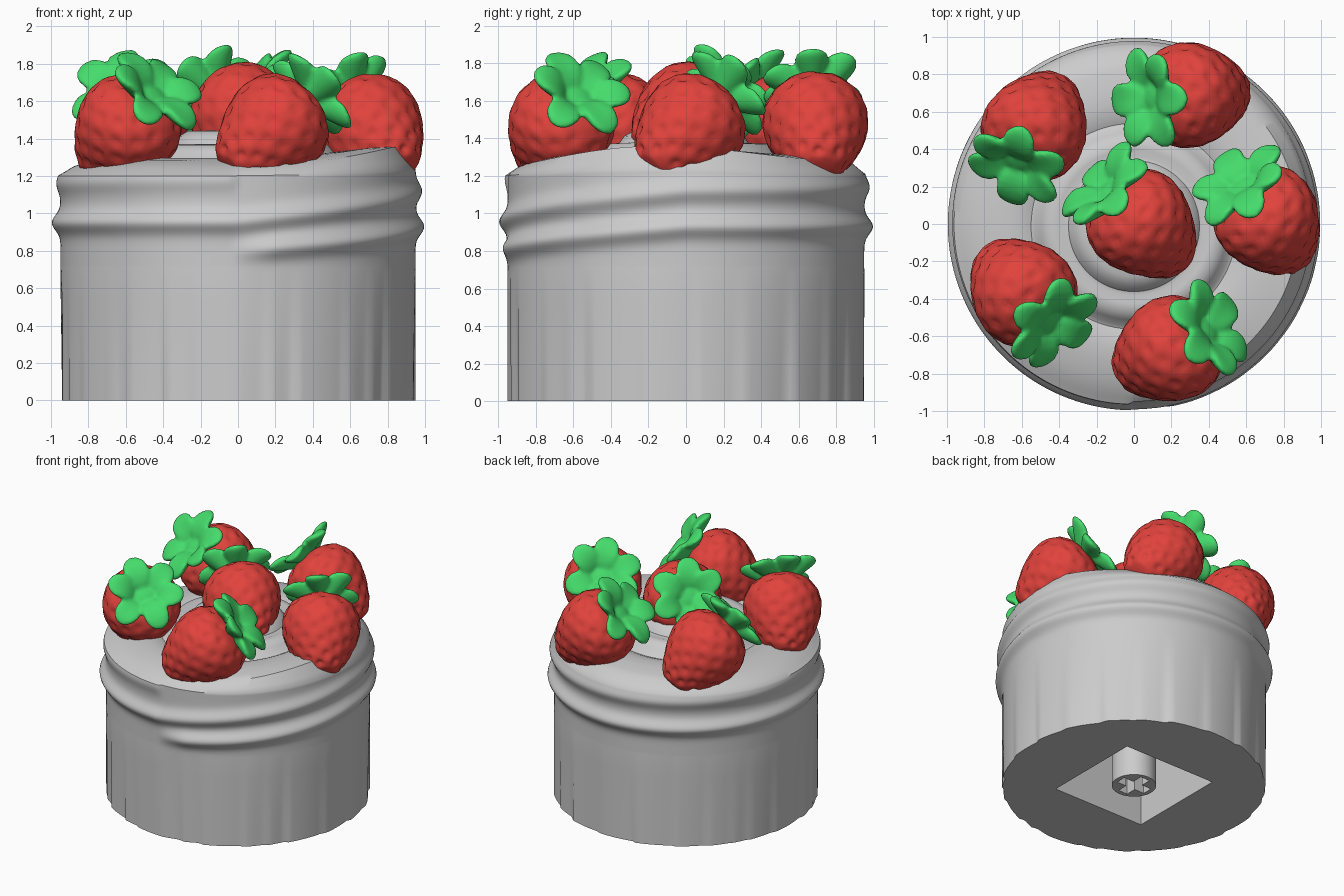
import bpy, bmesh, math, random
from math import pi, sin, cos, exp
from mathutils import Vector, Matrix

if "Cube" in bpy.data.objects:
    bpy.data.objects.remove(bpy.data.objects["Cube"])

random.seed(4)


def material(name, color):
    m = bpy.data.materials.new(name)
    m.diffuse_color = (*color, 1)
    m.use_nodes = True
    m.node_tree.nodes["Principled BSDF"].inputs["Base Color"].default_value = m.diffuse_color
    return m


def make_object(name, bm, mat=None):
    bmesh.ops.recalc_face_normals(bm, faces=bm.faces)
    me = bpy.data.meshes.new(name)
    bm.to_mesh(me)
    bm.free()
    if mat:
        me.materials.append(mat)
    ob = bpy.data.objects.new(name, me)
    bpy.context.collection.objects.link(ob)
    return ob


def activate(ob):
    bpy.ops.object.select_all(action='DESELECT')
    ob.select_set(True)
    bpy.context.view_layer.objects.active = ob


def smooth(ob, angle=40):
    activate(ob)
    bpy.ops.object.shade_smooth_by_angle(angle=math.radians(angle))


def cut(ob, cutter):
    m = ob.modifiers.new("cut", 'BOOLEAN')
    m.operation, m.object, m.solver = 'DIFFERENCE', cutter, 'EXACT'
    activate(ob)
    bpy.ops.object.modifier_apply(modifier=m.name)
    bpy.data.objects.remove(cutter)


def box(name, size, center):
    bm = bmesh.new()
    bmesh.ops.create_cube(bm, matrix=Matrix.Translation(center) @ Matrix.Diagonal((*size, 1)))
    ob = make_object(name, bm)
    ob.hide_render = True
    return ob


def skin(rings, bottom, top):
    """Closed surface through rings of points, with end points or flat ends (None)."""
    bm = bmesh.new()
    rows = [[bm.verts.new(p) for p in ring] for ring in rings]
    n = len(rows[0])
    for a, b in zip(rows, rows[1:]):
        for i in range(n):
            j = (i + 1) % n
            bm.faces.new((a[i], a[j], b[j], b[i]))
    for row, tip in ((rows[0], bottom), (rows[-1], top)):
        if tip is None:
            bm.faces.new(row)
        else:
            c = bm.verts.new(tip)
            for i in range(n):
                bm.faces.new((row[i], row[(i + 1) % n], c))
    return bm


def lerp_table(tab, x):
    for (x0, y0), (x1, y1) in zip(tab, tab[1:]):
        if x <= x1:
            return y0 + (y1 - y0) * (x - x0) / (x1 - x0)
    return tab[-1][1]


# Cake: pleated wrapper, spiral frosting ridges and stepped swirl on top
N = 200
LOW = [(0, .80), (.12, .86), (.25, .93), (.5, .93), (.75, .95), (1, .955)]
HIGH = [(0, .955), (.12, 1.04), (.25, 1.12), (.5, 1.14), (.75, 1.16), (1, 1.18)]
TOP = [(.925, .02), (.88, .045), (.82, .065), (.74, .085), (.66, .095), (.59, .09), (.55, .075), (.53, .085),
       (.5, .13), (.46, .165), (.41, .17), (.37, .16), (.35, .165), (.32, .21), (.27, .24),
       (.18, .245), (.08, .245)]
folds, t = [(0, 0)], 0
while t < .95:
    t += random.uniform(.015, .05)
    folds += [(t, random.uniform(-.022, -.006)), (t + .005, random.uniform(-.003, .006))]
    t += .005
folds.append((max(1, t + .01), 0))


def lift(t):
    return .11 * exp(-((t - .22) / .13) ** 2) + .03 * exp(-((t - .5) / .2) ** 2)


def polar(t, r, z):
    a = 2 * pi * t - pi / 2
    return (r * cos(a), r * sin(a), z)


ts = [i / N for i in range(N)]
rings = []
for z in (0, .18, .36, .54, .68):
    rings.append([polar(t, .951 + lerp_table(folds, t) * (1 - z / .74), z) for t in ts])
for k in range(31):
    ring = []
    for t in ts:
        z = .71 + (1.2 + lift(t) * .3 - .71) * k / 30
        start = min(1, .2 + t / .04)
        r = .949 + .047 * start * exp(-((z - lerp_table(LOW, t)) / .055) ** 2)
        r += .042 * (1 - .6 * t) * exp(-((z - lerp_table(HIGH, t)) / .055) ** 2)
        ring.append(polar(t, r, z))
    rings.append(ring)
for r, dz in TOP:
    rings.append([polar(t, r * (1 + .05 * (1 - r) * cos(2 * pi * t)),
                        1.2 + dz + lift(t) * (.5 if r > .9 else (r / .88) ** 3)) for t in ts])
cake = make_object("cake_with_frosting", skin(rings, None, (0, 0, 1.445)))
cut(cake, box("socket_cutter", (.8, .8, 1.56), (0, 0, 0)))
smooth(cake, 40)

# Mounting post with a cross-shaped slot, inside the square socket
bm = bmesh.new()
bmesh.ops.create_cone(bm, cap_ends=True, segments=32, radius1=.16, radius2=.16, depth=.8,
                      matrix=Matrix.Translation((0, 0, .4)))
post = make_object("mounting_post", bm)
cut(post, box("slot_cutter_x", (.25, .08, 1), (0, 0, 0)))
cut(post, box("slot_cutter_y", (.08, .25, 1), (0, 0, 0)))
smooth(post, 30)

# Strawberry body: lathed blunt cone with dimples
red = material("berry_red", (.75, .055, .045))
green = material("leaf_green", (.06, .72, .15))
PROFILE = [(-.35, .05), (-.343, .09), (-.315, .13), (-.26, .172), (-.195, .211), (-.12, .247),
           (-.04, .273), (.04, .28), (.11, .265), (.17, .228), (.215, .17), (.237, .10), (.245, .04)]
seeds = []
for k in range(85):
    z = -.33 + .55 * (k + .5) / 85
    r, a = lerp_table(PROFILE, z), k * 2.39996
    seeds.append(Vector((r * cos(a), r * sin(a), z)))
rings = []
for k in range(45):
    s = k / 44 * (len(PROFILE) - 1)
    i = min(int(s), len(PROFILE) - 2)
    f = s - i
    z = PROFILE[i][0] * (1 - f) + PROFILE[i + 1][0] * f
    r = PROFILE[i][1] * (1 - f) + PROFILE[i + 1][1] * f
    ring = []
    for j in range(64):
        a = 2 * pi * j / 64
        p = Vector((r * cos(a), r * sin(a), z))
        dent = sum(exp(-(p - q).length_squared / .0006) for q in seeds)
        ring.append(p * (1.018 - .07 * min(dent, 1.2)))
    rings.append(ring)
berry = make_object("berry", skin(rings, (0, 0, -.355), (0, 0, .245)), red)
smooth(berry, 80)

# Leaf crown: six puffy lobes, cupped away from the berry and fused by a voxel remesh
bm = bmesh.new()
bmesh.ops.create_uvsphere(bm, u_segments=20, v_segments=12, radius=1,
                          matrix=Matrix.Translation((0, 0, .25)) @ Matrix.Diagonal((.10, .10, .04, 1)))
for k in range(6):
    m = (Matrix.Rotation(k * pi / 3 + .12 * sin(5 * k), 4, 'Z') @ Matrix.Translation((.155, 0, .285 + .015 * sin(k * 2.3)))
         @ Matrix.Rotation(-.32 + .22 * sin(k * 2.3 + 2), 4, 'Y'))
    lobe = bmesh.ops.create_uvsphere(bm, u_segments=20, v_segments=12, radius=1)["verts"]
    for v in lobe:
        x, y, z = v.co
        v.co = m @ Vector((.135 * x, .09 * y * (1 + .25 * x), .042 * z + .03 * y * y - .02 * x * x))
crown = make_object("leaf_crown", bm, green)
rm = crown.modifiers.new("fuse", 'REMESH')
rm.mode, rm.voxel_size = 'VOXEL', .013
sm = crown.modifiers.new("soften", 'SMOOTH')
sm.iterations = 4
activate(crown)
for m in list(crown.modifiers):
    bpy.ops.object.modifier_apply(modifier=m.name)
smooth(crown, 80)

# Six berries: centre and the direction the leaves point
BERRIES = [
    ("back_right", (.30, .69, 1.47), (-.74, -.05, .66)),
    ("back_left", (-.53, .51, 1.47), (-.33, -.62, .62)),
    ("front_left", (-.59, -.37, 1.46), (.50, -.56, .64)),
    ("front", (.20, -.67, 1.46), (.68, .34, .58)),
    ("right", (.71, .03, 1.46), (-.46, .64, .62)),
    ("center", (.03, .01, 1.52), (-.66, .64, .48)),
]
for i, (name, pos, axis) in enumerate(BERRIES):
    rot = Vector((0, 0, 1)).rotation_difference(Vector(axis)).to_matrix().to_4x4()
    place = Matrix.Translation(pos) @ rot @ Matrix.Rotation(i * 1.3, 4, 'Z')
    for part, label in ((berry, "strawberry_"), (crown, "strawberry_leaves_")):
        ob = bpy.data.objects.new(label + name, part.data)
        ob.matrix_world = place
        bpy.context.collection.objects.link(ob)
bpy.data.objects.remove(berry)
bpy.data.objects.remove(crown)
